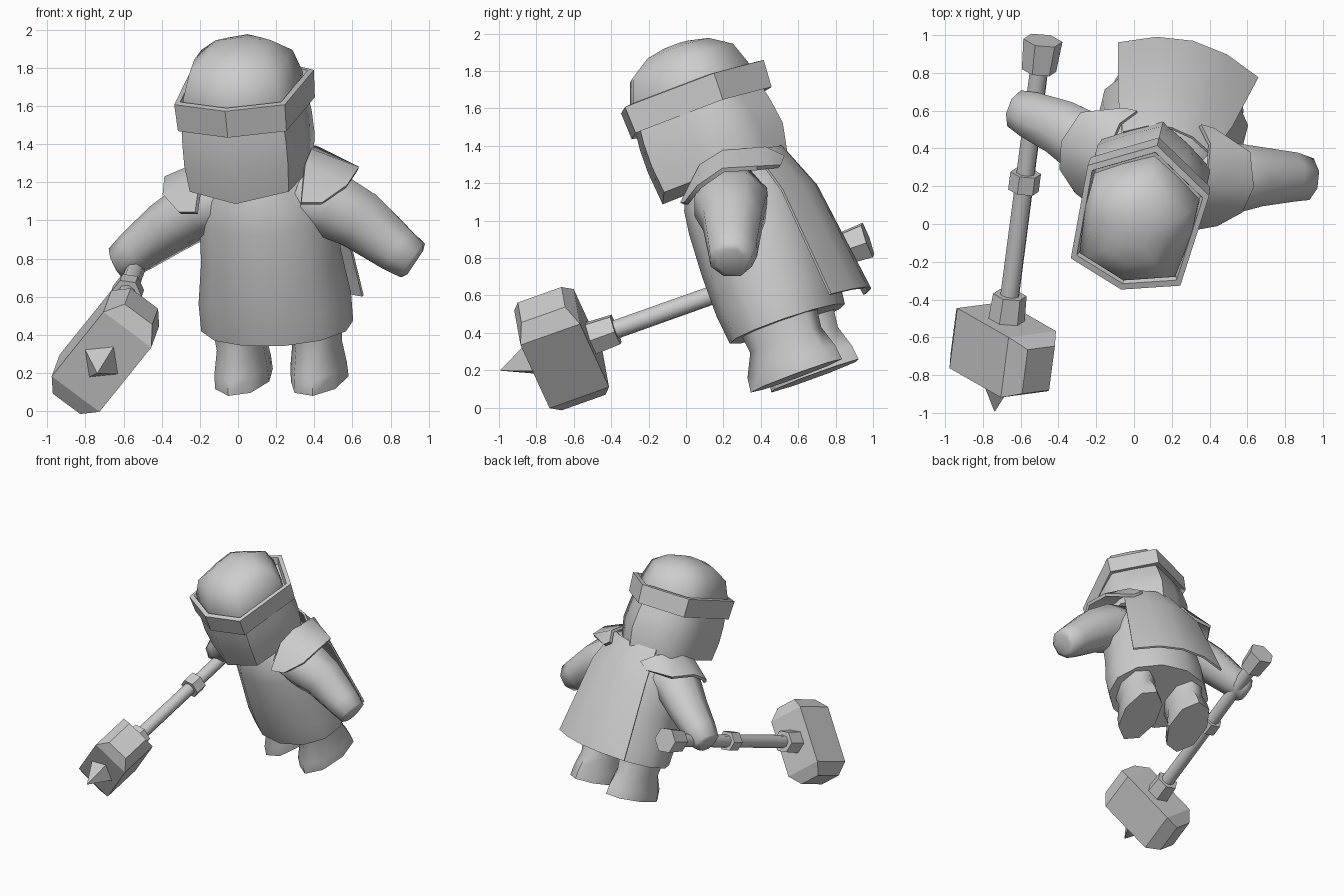
import bpy, bmesh, math
from mathutils import Vector, Matrix

if "Cube" in bpy.data.objects:
    bpy.data.objects.remove(bpy.data.objects["Cube"])

grey = bpy.data.materials.new("plain_grey")
grey.diffuse_color = (0.61, 0.61, 0.61, 1)
grey.use_nodes = True
grey.node_tree.nodes["Principled BSDF"].inputs["Base Color"].default_value = grey.diffuse_color

# Body frame: turned slightly sideways and leaning forward
BODY = (Matrix.Translation((0.23, 0.64, 0.17)) @ Matrix.Rotation(math.radians(-14), 4, 'Z')
        @ Matrix.Rotation(math.radians(20), 4, 'X'))
HEAD = BODY @ Matrix.Translation((-0.05, -0.08, 0))


def finish(name, bm, angle=40, thick=0):
    bmesh.ops.recalc_face_normals(bm, faces=bm.faces[:])
    me = bpy.data.meshes.new(name)
    bm.to_mesh(me)
    bm.free()
    me.materials.append(grey)
    ob = bpy.data.objects.new(name, me)
    bpy.context.collection.objects.link(ob)
    bpy.ops.object.select_all(action='DESELECT')
    bpy.context.view_layer.objects.active = ob
    ob.select_set(True)
    if thick:
        mod = ob.modifiers.new("thickness", 'SOLIDIFY')
        mod.thickness = thick
        mod.offset = 0
        bpy.ops.object.modifier_apply(modifier=mod.name)
    bpy.ops.object.shade_smooth_by_angle(angle=math.radians(angle))
    return ob


def loft(name, rings, M=Matrix(), closed=True, angle=40, thick=0):
    """Skin a list of point rings; closed rings get end caps."""
    bm = bmesh.new()
    vs = [[bm.verts.new(M @ Vector(p)) for p in r] for r in rings]
    n = len(vs[0])
    for a, b in zip(vs, vs[1:]):
        for i in range(n if closed else n - 1):
            j = (i + 1) % n
            bm.faces.new((a[i], a[j], b[j], b[i]))
    if closed:
        bm.faces.new(vs[0])
        bm.faces.new(vs[-1])
    return finish(name, bm, angle, thick)


def oval(c, rx, ry, n=10, u=Vector((1, 0, 0)), v=Vector((0, 1, 0)), ph=0.5):
    return [Vector(c) + u * rx * math.cos((i + ph) * math.tau / n)
            + v * ry * math.sin((i + ph) * math.tau / n) for i in range(n)]


# Torso robe: (height, half width, half depth, y shift)
loft("robe", [oval((0, y, z), rx, ry, 12) for z, rx, ry, y in (
    (0.295, 0.405, 0.32, 0), (0.45, 0.405, 0.34, 0), (0.68, 0.37, 0.345, 0),
    (0.92, 0.36, 0.335, 0), (1.05, 0.31, 0.31, -0.01), (1.17, 0.22, 0.25, -0.02))],
    BODY, angle=55)

# Legs with flared boots
for side, nm in ((-1, "left_leg"), (1, "right_leg")):
    loft(nm, [oval((side * 0.205, y, z), rx, ry, 8, ph=ph) for z, rx, ry, y, ph in (
        (0, 0.148, 0.265, 0, 0.2 * side), (0.08, 0.145, 0.255, 0, 0.2 * side),
        (0.2, 0.128, 0.205, 0.01, 0.2 * side), (0.4, 0.15, 0.23, 0.01, 0.2 * side))],
        BODY, angle=65)

# Cape hanging behind the robe
cape = []
for z, w, mid, edge in ((1.2, 0.24, 0.29, 0.2), (0.95, 0.31, 0.39, 0.29), (0.33, 0.38, 0.475, 0.365)):
    cape.append([(t * w, mid + (edge - mid) * t * t, z) for t in (-1, -0.5, 0, 0.5, 1)])
loft("cape", cape, BODY, closed=False, thick=0.015)

# Head: angular in front, round at the back, fuller at the nape
skull = [(-0.275, -0.275), (0, -0.37), (0.275, -0.275), (0.305, 0), (0.3, 0.18),
         (0.16, 0.275), (0, 0.365), (-0.16, 0.275), (-0.3, 0.18), (-0.305, 0)]
loft("face", [[(x * s, y * s + (nape if y > 0.1 else 0),
                z - (0.035 if x == 0 and y < 0 and z < 1.3 else 0)) for x, y in skull]
              for z, s, nape in ((1.17, 0.97, 0.03), (1.32, 1.02, 0.04), (1.45, 1.02, 0.02), (1.6, 0.98, 0))],
     HEAD, angle=55)

# Rounded cap
loft("cap_dome", [[(x * s, y * s, z) for x, y in skull]
                  for z, s in ((1.6, 0.96), (1.68, 0.95), (1.81, 0.82), (1.885, 0.5), (1.91, 0.2))],
     HEAD, angle=80)

# Six-sided brow band
hexa = [(-0.293, -0.3), (0, -0.40), (0.293, -0.3), (0.325, 0.22), (0, 0.42), (-0.325, 0.22)]
loft("brow_band", [[(x * s, y * s, z) for x, y in hexa]
                   for z, s in ((1.54, 0.88), (1.52, 1.0), (1.67, 1.02), (1.675, 0.93), (1.62, 0.88))],
     HEAD, angle=25)

# Shoulder pads, mirrored across the body frame
inner = [(0.33, -0.02, 1.09), (0.35, 0.08, 1.29), (0.38, 0.2, 1.365), (0.40, 0.42, 1.385), (0.35, 0.52, 1.34)]
outer = [(0.44, 0.0, 1.09), (0.57, 0.07, 1.18), (0.63, 0.2, 1.27), (0.61, 0.38, 1.28), (0.42, 0.5, 1.29)]
flip = Matrix.Translation((-0.05, 0, -0.05)) @ BODY @ Matrix.Scale(-1, 4, (1, 0, 0)) @ BODY.inverted()
for nm, M in (("right_shoulder_pad", Matrix()), ("left_shoulder_pad", flip)):
    loft(nm, [inner, outer], M, closed=False, angle=45, thick=0.025)


# Arms: rings (center, radii) swept along a path, with a rounded fist end
def arm(name, path):
    rings = []
    for i, (c, ru, rv) in enumerate(path):
        a, b = path[max(i - 1, 0)][0], path[min(i + 1, len(path) - 1)][0]
        d = (Vector(b) - Vector(a)).normalized()
        u = d.cross(Vector((0, 0, 1))).normalized()
        rings.append(oval(c, ru, rv, 8, u, u.cross(d)))
    loft(name, rings, angle=88)


arm("right_arm", [((0.3, 0.24, 1.15), 0.2, 0.17), ((0.47, 0.24, 1.09), 0.21, 0.19),
                  ((0.64, 0.25, 1.0), 0.17, 0.17), ((0.83, 0.25, 0.85), 0.14, 0.135),
                  ((0.915, 0.24, 0.79), 0.12, 0.115), ((0.93, 0.24, 0.78), 0.08, 0.08)])
arm("left_arm", [((0.0, 0.34, 1.12), 0.2, 0.17), ((-0.2, 0.39, 1.07), 0.19, 0.165),
                 ((-0.37, 0.5, 0.96), 0.16, 0.145), ((-0.53, 0.57, 0.84), 0.135, 0.12),
                 ((-0.615, 0.605, 0.775), 0.11, 0.1), ((-0.635, 0.61, 0.765), 0.075, 0.07)])

# Hammer frame: S along the handle, L along the head, W across it
S = Vector((0.13, 1, 0.355)).normalized()
L = Vector((0.59, -0.337, 0.733)).normalized()
W = S.cross(L)
C = Vector((-0.695, -0.665, 0.315))


def rod(name, t0, t1, r0, r1, n, ph=0.5):
    loft(name, [oval(C + S * t, r, r, n, W, L, ph) for t, r in ((t0, r0), (t1, r1))],
         angle=50 if n > 7 else 20)


rod("handle", 0.1, 1.7, 0.052, 0.05, 8)
rod("head_collar", 0.15, 0.31, 0.098, 0.09, 6)
rod("grip_ring", 0.9, 1.0, 0.082, 0.082, 6)
rod("pommel", 1.58, 1.75, 0.092, 0.105, 6)

# Hammer head: block with chamfered ends
loft("hammer_head", [[C + L * l + W * w * a + S * s * b
                      for a, b in ((-1, -1), (1, -1), (1, 1), (-1, 1))]
                     for l, w, s in ((-0.32, 0.09, 0.125), (-0.23, 0.157, 0.17),
                                     (0.23, 0.157, 0.17), (0.32, 0.09, 0.125))], angle=10)

# Front spike
rod("spike", -0.16, -0.35, 0.113, 0.002, 4, 0)
bpy.data.objects["spike"].data.shade_flat()
